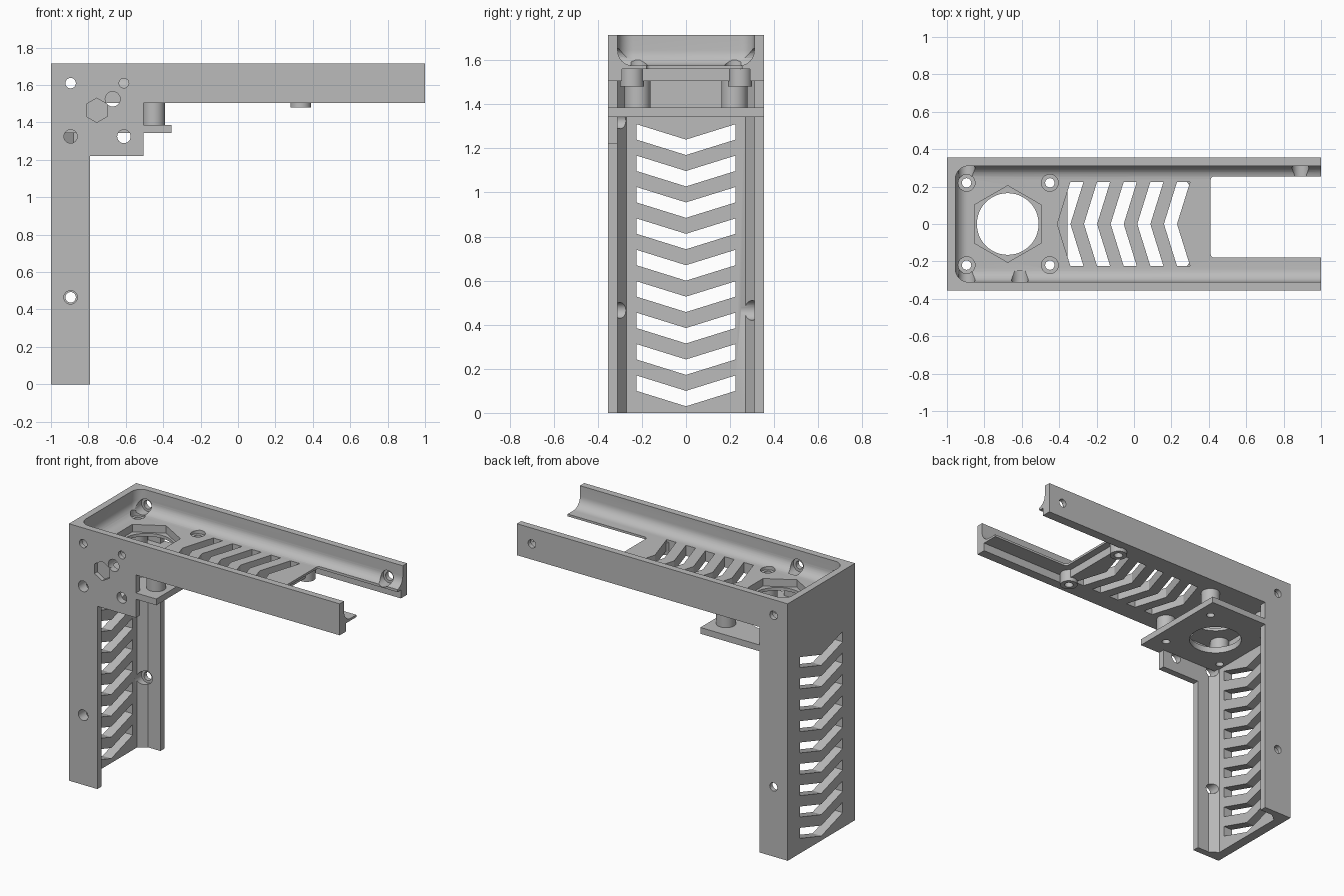
import bpy
import bmesh
from math import cos, sin, pi

if "Cube" in bpy.data.objects:
    bpy.data.objects.remove(bpy.data.objects["Cube"], do_unlink=True)

grey = bpy.data.materials.new("plain grey")
grey.use_nodes = True
COLOUR = (0.5, 0.5, 0.5, 1)
grey.diffuse_color = COLOUR
grey.node_tree.nodes["Principled BSDF"].inputs["Base Color"].default_value = COLOUR


def finish(name, bm):
    bmesh.ops.recalc_face_normals(bm, faces=bm.faces)
    mesh = bpy.data.meshes.new(name)
    bm.to_mesh(mesh)
    bm.free()
    mesh.materials.append(grey)
    ob = bpy.data.objects.new(name, mesh)
    bpy.context.collection.objects.link(ob)
    return ob


def prism(name, pts, axis, lo, hi):
    """Extrude a flat outline along one axis."""
    place = {"x": lambda u, v, w: (w, u, v),
             "y": lambda u, v, w: (u, w, v),
             "z": lambda u, v, w: (u, v, w)}[axis]
    bm = bmesh.new()
    a = [bm.verts.new(place(u, v, lo)) for u, v in pts]
    b = [bm.verts.new(place(u, v, hi)) for u, v in pts]
    bm.faces.new(a)
    bm.faces.new(b)
    for i in range(len(a)):
        j = (i + 1) % len(a)
        bm.faces.new((a[i], a[j], b[j], b[i]))
    return finish(name, bm)


def ring(u, v, r, n=32, turn=0.0):
    return [(u + r * cos(turn + 2 * pi * i / n), v + r * sin(turn + 2 * pi * i / n))
            for i in range(n)]


def box(name, x, y, z, radius=0.0):
    ob = prism(name, [(x[0], y[0]), (x[1], y[0]), (x[1], y[1]), (x[0], y[1])], "z", *z)
    if radius:
        bm = bmesh.new()
        bm.from_mesh(ob.data)
        bmesh.ops.bevel(bm, geom=bm.edges[:], offset=radius, segments=8,
                        profile=0.5, affect="EDGES")
        bm.to_mesh(ob.data)
        bm.free()
    return ob


def cut(ob, tool):
    """Subtract a cutter, then discard it."""
    tool.hide_render = True
    mod = ob.modifiers.new("cut", "BOOLEAN")
    mod.operation = "DIFFERENCE"
    mod.solver = "EXACT"
    mod.object = tool
    bpy.context.view_layer.objects.active = ob
    bpy.ops.object.modifier_apply(modifier=mod.name)
    bpy.data.objects.remove(tool, do_unlink=True)


def drill(ob, u, v, r, axis, lo, hi, n=32, turn=0.0):
    cut(ob, prism("cutter", ring(u, v, r, n, turn), axis, lo, hi))


def chevron(start):
    """V-shaped slot outline as (across, along) pairs."""
    t, w = 0.07, 0.225
    return [(-w, start + t), (0, start), (w, start + t),
            (w, start + 2 * t), (0, start + t), (-w, start + 2 * t)]


TOP, UNDER, FLOOR, W, IN = 1.715, 1.505, 1.575, 0.355, 0.31
PITCH = 0.1425
SCREWS = [(x, y) for x in (-0.895, -0.45) for y in (-0.22, 0.22)]

# Bracket body: side outline with a gusset, extruded across the full width
body = prism("bracket_body",
             [(-1, 0), (-0.79, 0), (-0.79, 1.22), (-0.505, 1.22), (-0.505, UNDER),
              (1, UNDER), (1, TOP), (-1, TOP)], "y", -W, W)

# Gusset stays on one side only
cut(body, box("cutter", (-0.79, -0.45), (-IN, 0.5), (1.1, UNDER)))

# Leg channel with chamfered inner corners
cut(body, prism("cutter",
                [(-0.935, -0.27), (-0.88, -IN), (-0.7, -IN),
                 (-0.7, IN), (-0.88, IN), (-0.935, 0.27)], "z", -0.2, UNDER))

# Arm channel with rounded inner corners
cut(body, box("cutter", (-0.955, 1.4), (-IN, IN), (FLOOR, 2.1), 0.07))

# Thinned underside and open notch at the arm's free end
cut(body, box("cutter", (0.36, 1.2), (-0.29, 0.29), (1.3, 1.56)))
cut(body, box("cutter", (0.41, 1.3), (-0.18, 0.255), (1.2, 2), 0.02))

# Chevron slots in leg and arm
for i in range(9):
    cut(body, prism("cutter", chevron(0.03 + i * PITCH), "x", -1.1, -0.9))
for i in range(5):
    outline = [(x, y) for y, x in chevron(-0.41 + i * PITCH)]
    cut(body, prism("cutter", outline, "z", 1.4, 1.65))

# Hexagonal pocket with a round opening
drill(body, -0.675, 0, 0.205, "z", 1.525, 1.8, 6, pi / 2)
drill(body, -0.675, 0, 0.165, "z", 1.42, 1.8, 48)

# Counterbored screw holes in the arm floor
for x, y in SCREWS:
    drill(body, x, y, 0.025, "z", 1.45, 1.8, 24)
    drill(body, x, y, 0.045, "z", 1.555, 1.8, 24)

# Side holes: x, z, radius
for x, z, r in [(-0.895, 1.61, 0.028), (-0.61, 1.61, 0.026), (-0.67, 1.525, 0.04),
                (-0.895, 1.325, 0.036), (-0.61, 1.325, 0.036), (-0.895, 0.465, 0.036)]:
    drill(body, x, z, r, "y", -0.5, -0.25, 24)
for x, z in [(-0.895, 1.61), (-0.895, 0.465), (0.89, 1.61)]:
    drill(body, x, z, 0.028, "y", 0.25, 0.5, 24)
    drill(body, x, z, 0.045, "y", 0.25, 0.325, 24)
for x in (-0.895, -0.61):
    drill(body, x, 1.61, 0.045, "y", -0.325, -0.25, 24)

# Shallow hexagonal nut pocket in the gusset
drill(body, -0.755, 1.465, 0.065, "y", -0.5, -0.325, 6, pi / 2)

# Mounting plate below the arm
plate = prism("mount_plate",
              [(-0.935, -IN), (-0.505, -IN), (-0.505, -W), (-0.355, -W), (-0.355, W),
               (-0.79, W), (-0.79, IN), (-0.935, IN)], "z", 1.343, 1.385)
drill(plate, -0.675, 0, 0.165, "z", 1.2, 1.5, 48)
for x, y in SCREWS:
    drill(plate, x, y, 0.025, "z", 1.2, 1.5, 24)
parts = [body, plate]

# Hollow posts between plate and arm
for i, (x, y) in enumerate(SCREWS):
    post = prism(f"spacer_post_{i + 1}", ring(x, y, 0.06), "z", 1.385, UNDER)
    drill(post, x, y, 0.025, "z", 1.3, 1.6, 24)
    parts.append(post)

# Small ring bosses under the arm
for side, y in (("left", 0.245), ("right", -0.245)):
    boss = prism(f"ring_boss_{side}", ring(0.335, y, 0.055), "z", 1.48, 1.56)
    for ob in (boss, body):
        drill(ob, 0.335, y, 0.028, "z", 1.4, 1.535, 24)
    parts.append(boss)

# Smooth curved faces, keep edges sharp
bpy.ops.object.select_all(action="DESELECT")
for ob in parts:
    ob.select_set(True)
bpy.context.view_layer.objects.active = body
bpy.ops.object.shade_smooth_by_angle(angle=0.6)
